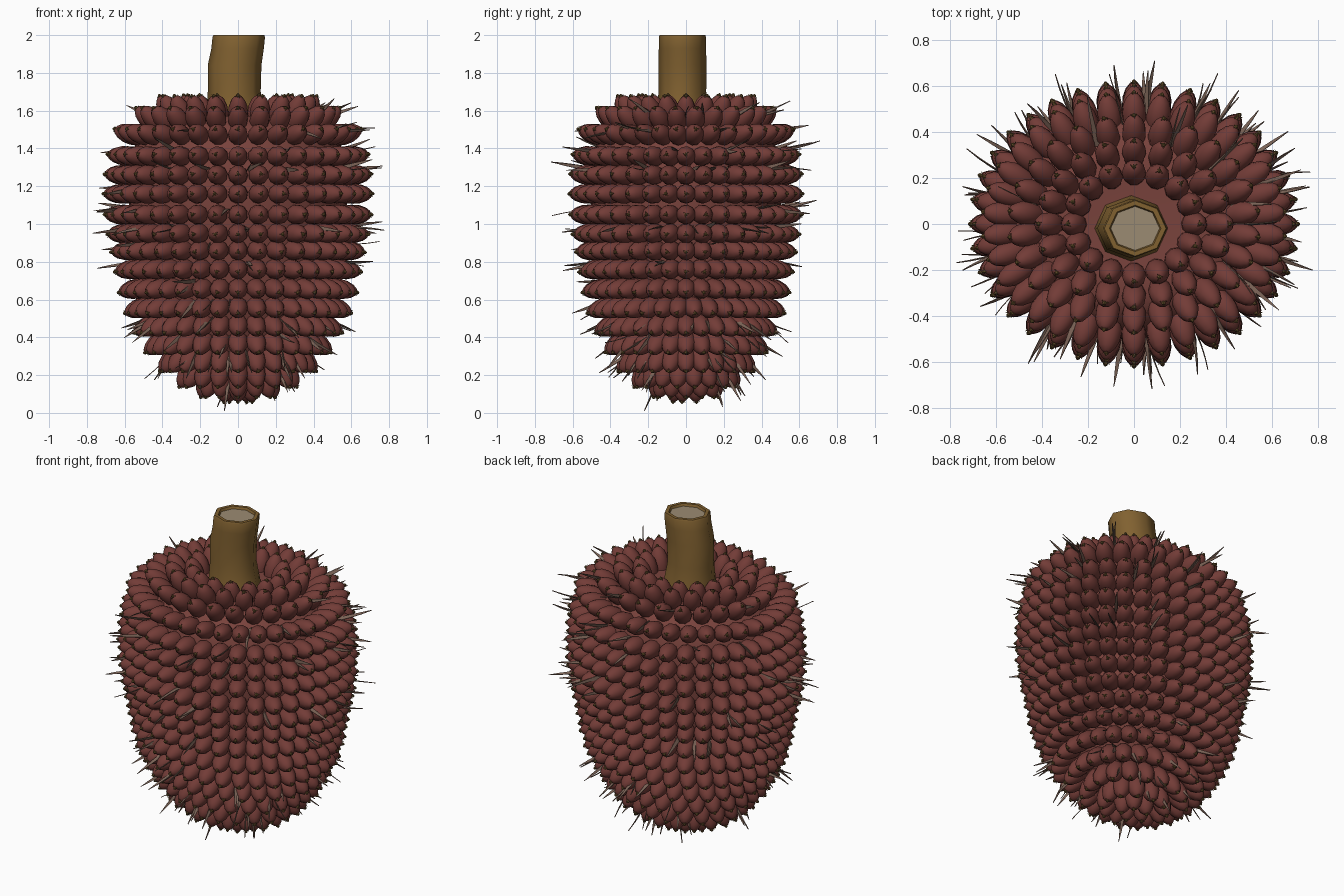
import bpy, math, random
from mathutils import Vector, Matrix

if "Cube" in bpy.data.objects:
    bpy.data.objects.remove(bpy.data.objects["Cube"])

random.seed(7)
SY = 0.87          # front-to-back squash of the bunch


def material(name, rgb):
    m = bpy.data.materials.new(name)
    m.diffuse_color = (*rgb, 1)
    m.use_nodes = True
    m.node_tree.nodes["Principled BSDF"].inputs["Base Color"].default_value = m.diffuse_color
    return m


def make_object(name, verts, faces, mats, smooth=True):
    me = bpy.data.meshes.new(name)
    me.from_pydata(verts, [], faces)
    me.update()
    for m in mats:
        me.materials.append(m)
    ob = bpy.data.objects.new(name, me)
    bpy.context.collection.objects.link(ob)
    me.polygons.foreach_set("use_smooth", [smooth] * len(me.polygons))
    return ob


def loft(rings):
    """Closed skin over rings of points, capped at both ends."""
    n = len(rings[0])
    verts = [Vector(p) for r in rings for p in r]
    faces = [(i * n + j, i * n + (j + 1) % n, (i + 1) * n + (j + 1) % n, (i + 1) * n + j)
             for i in range(len(rings) - 1) for j in range(n)]
    faces.append(tuple(reversed(range(n))))
    faces.append(tuple(range(len(verts) - n, len(verts))))
    return verts, faces


def circle(r, z, n, cx=0, cy=0, sy=1):
    return [(cx + r * math.cos(2 * math.pi * j / n),
             cy + r * sy * math.sin(2 * math.pi * j / n), z) for j in range(n)]


class Batch:
    """Collects many copies of template shapes into one mesh."""
    def __init__(self):
        self.v, self.f = [], []

    def add(self, shape, mat):
        o = len(self.v)
        self.v += [mat @ p for p in shape[0]]
        self.f += [tuple(i + o for i in f) for f in shape[1]]


def aim(pos, direction, roll=0.0):
    q = direction.to_track_quat('Z', 'Y').to_matrix().to_4x4()
    return Matrix.Translation(pos) @ q @ Matrix.Rotation(roll, 4, 'Z')


def outward(a, elev):
    h = Vector((math.cos(a) * SY, math.sin(a), 0)).normalized()
    return h * math.cos(elev) + Vector((0, 0, math.sin(elev)))


red = material("fruit_red", (0.17, 0.045, 0.038))
core_red = material("core_red", (0.19, 0.055, 0.045))
olive = material("tip_olive", (0.13, 0.08, 0.025))
spine_brown = material("spine_brown", (0.19, 0.12, 0.09))
bark = material("stem_brown", (0.22, 0.12, 0.03))
pith = material("stem_cut", (0.33, 0.26, 0.17))

# Rows of fruits: tip radius, tip height, elevation in degrees, count
ROWS = [(.29, 1.69, 74, 16), (.42, 1.685, 60, 20), (.55, 1.62, 40, 26), (.665, 1.505, 18, 34),
        (.70, 1.37, 6, 36), (.715, 1.265, 3, 36), (.72, 1.16, 0, 36), (.715, 1.05, 0, 36),
        (.70, .945, -3, 36), (.68, .85, -6, 36), (.66, .745, -9, 36), (.64, .635, -13, 36),
        (.61, .525, -19, 34), (.56, .42, -26, 32), (.50, .315, -35, 28), (.42, .215, -45, 24),
        (.32, .13, -57, 18), (.20, .075, -70, 12), (.08, .05, -83, 5)]

# Core body, sunk a fixed depth below the fruit tips
core_rings = [circle(0.12, 1.56, 36, sy=SY)]
for r, z, e, n in ROWS:
    e = math.radians(e)
    core_rings.append(circle(max(r - .14 * math.cos(e), .03), z - .13 * math.sin(e), 36, sy=SY))
v, f = loft(core_rings[::-1])
make_object("core", v, f, [core_red])

# Fruit, tip and prong templates along +z
fruit = loft([circle(r, z, 10) for z, r in
              [(0, .028), (.04, .045), (.085, .053), (.125, .05), (.16, .037), (.18, .021), (.187, .008)]])
nub = loft([circle(r, z, 5) for z, r in [(.178, .011), (.192, .01), (.199, .003)]])
prong = loft([circle(.004, 0, 3), circle(.001, .012, 3)])


def spine(length, bend):
    rings = []
    for i in range(5):
        t = i / 4
        w = .012 * (1 - t) ** .6 + .001
        x = bend * t * t
        z = length * t
        rings.append([(x + .002, -w, z), (x + .002, w, z), (x - .002, w, z), (x - .002, -w, z)])
    return loft(rings)


fruits, tips, spines = Batch(), Batch(), Batch()
for r, z, e, n in ROWS:
    elev = math.radians(e)
    for k in range(n):
        a = -math.pi / 2 + 2 * math.pi * k / n
        d = outward(a, elev)
        tip = Vector((r * math.cos(a), r * SY * math.sin(a), z))
        m = aim(tip - d * .197, d, random.uniform(0, 6))
        fruits.add(fruit, m)
        tips.add(nub, m)
        for j in range(3):
            tips.add(prong, m @ Matrix.Rotation(j * 2.09, 4, 'Z') @ Matrix.Translation((.011, 0, .18))
                     @ Matrix.Rotation(.5, 4, 'Y'))
        # Spines grow singly or in pairs from the gaps between fruits
        if random.random() < (.3 if z < .45 else .2) and r > .1 and e < 60:
            ga = a + math.pi / n
            s_elev = elev - (.25 if e > 15 else 0)
            for j in range(random.choice((1, 1, 2))):
                gd = (outward(ga, s_elev) + Vector([random.uniform(-.18, .18) for _ in range(3)])).normalized()
                root = Vector((r * math.cos(ga), r * SY * math.sin(ga), z + .03)) - outward(ga, elev) * .15
                spines.add(spine(random.uniform(.18, .265), random.uniform(-.04, .04)),
                           aim(root, gd, random.uniform(0, 6.3)))
for p in spines.v:
    p.z = max(p.z, 0.0)

make_object("fruits", fruits.v, fruits.f, [red])
make_object("fruit_tips", tips.v, tips.f, [olive], False)
make_object("spines", spines.v, spines.f, [spine_brown], False)

# Bent eight-sided stem with a recessed pale cut face
path = [(.165, 1.52, -.01), (.15, 1.62, -.015), (.14, 1.70, -.02), (.142, 1.84, -.018),
        (.139, 1.93, -.002), (.139, 1.99, .004), (.134, 2.0, .005), (.112, 2.0, .005), (.106, 1.985, .005)]
v, f = loft([circle(r, z, 8, cx, -.019, .9) for r, z, cx in path])
stem = make_object("stem", v, f, [bark, pith])
stem.data.polygons[-1].material_index = 1
bpy.context.view_layer.objects.active = stem
stem.select_set(True)
bpy.ops.object.shade_smooth_by_angle(angle=math.radians(50))
